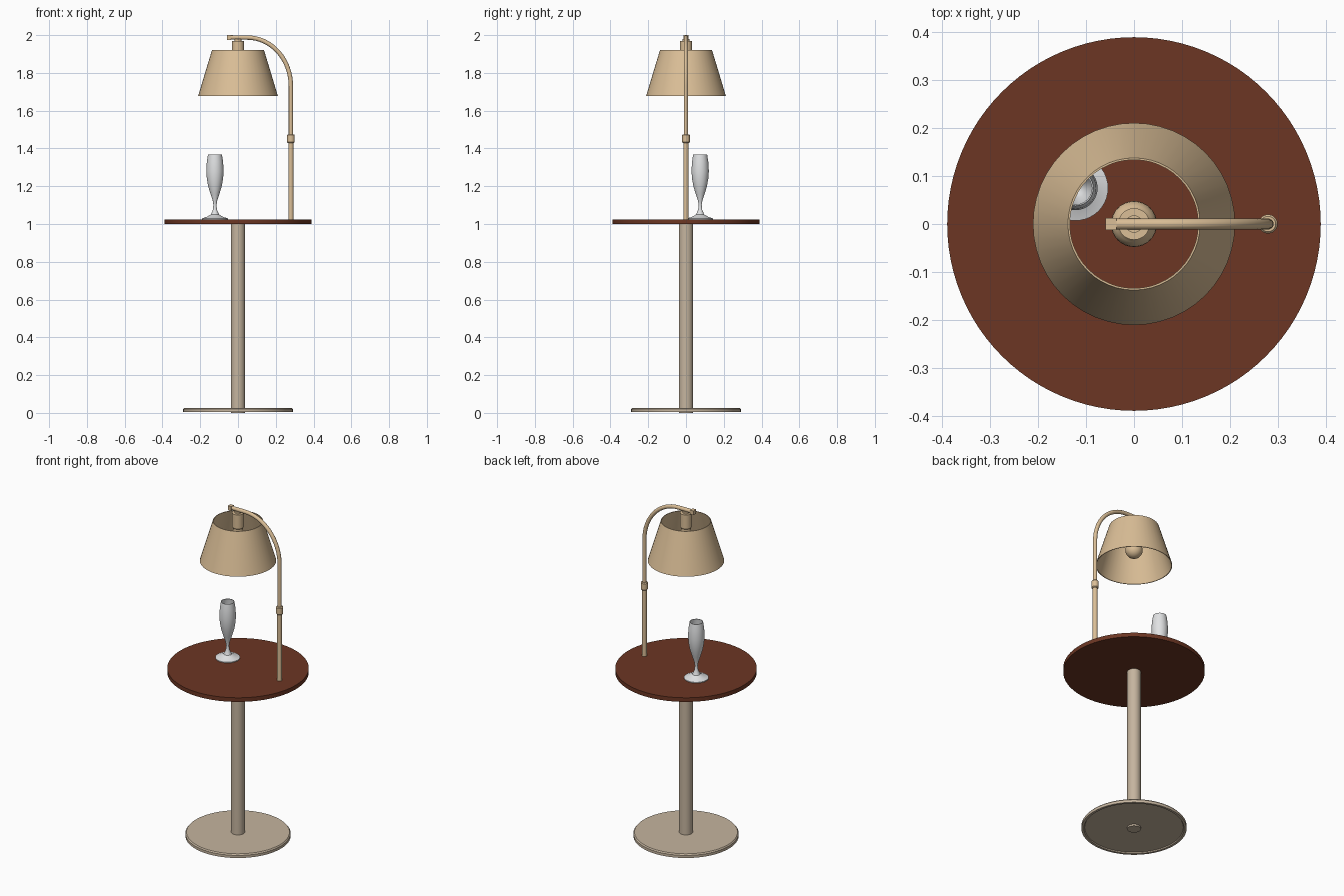
import bpy, bmesh, math
from mathutils import Vector

if "Cube" in bpy.data.objects:
    bpy.data.objects.remove(bpy.data.objects["Cube"])


def material(name, rgb):
    m = bpy.data.materials.new(name)
    m.diffuse_color = (*rgb, 1)
    m.use_nodes = True
    m.node_tree.nodes["Principled BSDF"].inputs["Base Color"].default_value = m.diffuse_color
    return m


WOOD = material("red brown wood", (0.15, 0.037, 0.017))
STONE = material("greyish beige", (0.56, 0.46, 0.345))
BRASS = material("warm tan", (0.71, 0.52, 0.31))
GLASS = material("pale grey glass", (0.75, 0.76, 0.77))


def finish(name, bm, mat):
    bmesh.ops.remove_doubles(bm, verts=bm.verts, dist=1e-5)
    bmesh.ops.recalc_face_normals(bm, faces=bm.faces)
    me = bpy.data.meshes.new(name)
    bm.to_mesh(me)
    bm.free()
    me.materials.append(mat)
    ob = bpy.data.objects.new(name, me)
    bpy.context.collection.objects.link(ob)
    bpy.ops.object.select_all(action='DESELECT')
    ob.select_set(True)
    bpy.context.view_layer.objects.active = ob
    bpy.ops.object.shade_smooth_by_angle(angle=math.radians(35))
    return ob


def lathe(name, profile, mat, x=0, y=0, seg=48, closed=False):
    """Spin a (radius, height) profile round a vertical axis."""
    bm = bmesh.new()
    pts = profile + profile[:1] if closed else profile
    rings = []
    for r, z in pts:
        if r == 0:
            rings.append([bm.verts.new((x, y, z))] * seg)
        else:
            rings.append([bm.verts.new((x + r * math.cos(2 * math.pi * i / seg),
                                        y + r * math.sin(2 * math.pi * i / seg), z))
                          for i in range(seg)])
    for a, b in zip(rings, rings[1:]):
        for i in range(seg):
            j = (i + 1) % seg
            quad = list(dict.fromkeys((a[i], a[j], b[j], b[i])))
            if len(quad) > 2:
                bm.faces.new(quad)
    return finish(name, bm, mat)


def cylinder(name, r, z0, z1, mat, x=0, y=0, seg=48):
    return lathe(name, [(0, z0), (r, z0), (r, z1), (0, z1)], mat, x, y, seg)


def tube(name, path, r, mat, seg=16):
    """Round tube along a path lying in the xz plane."""
    bm = bmesh.new()
    rings = []
    for i, p in enumerate(path):
        t = (path[min(i + 1, len(path) - 1)] - path[max(i - 1, 0)]).normalized()
        side = Vector((0, 1, 0))
        up = t.cross(side)
        rings.append([bm.verts.new(p + r * (side * math.cos(2 * math.pi * k / seg)
                                            + up * math.sin(2 * math.pi * k / seg)))
                      for k in range(seg)])
    for a, b in zip(rings, rings[1:]):
        for k in range(seg):
            j = (k + 1) % seg
            bm.faces.new((a[k], a[j], b[j], b[k]))
    bm.faces.new(rings[0])
    bm.faces.new(rings[-1])
    return finish(name, bm, mat)


# Table: foot with shallow recess below, column, round top
lathe("table_base", [(0, 0.01), (0.272, 0.01), (0.276, 0.004), (0.29, 0.004),
                     (0.29, 0.02), (0.284, 0.027), (0, 0.027)], STONE, seg=64)
cylinder("table_column", 0.038, 0.0, 1.0, STONE)
cylinder("table_top", 0.39, 1.0, 1.025, WOOD, seg=96)

# Lamp stand: lower post, joint collar, curved arm and end cap
PX = 0.28
cylinder("lamp_post", 0.0135, 1.025, 1.45, BRASS, PX, seg=20)
lathe("post_collar", [(0, 1.428), (0.016, 1.428), (0.02, 1.433), (0.02, 1.47),
                      (0.016, 1.475), (0, 1.475)], BRASS, PX, seg=20)
path = [Vector((PX, 0, 1.45))]
for i in range(17):
    a = math.pi / 2 * i / 16
    path.append(Vector((0.05 + 0.23 * math.cos(a), 0, 1.73 + 0.257 * math.sin(a))))
path.append(Vector((-0.05, 0, 1.988)))
tube("lamp_arm", path, 0.0115, BRASS)
bm = bmesh.new()
bmesh.ops.create_cube(bm, size=1)
for v in bm.verts:
    v.co = Vector((-0.048 + v.co.x * 0.022, v.co.y * 0.026, 1.987 + v.co.z * 0.026))
finish("arm_end_cap", bm, BRASS)

# Socket hanging from the arm, and bulb
lathe("lamp_socket", [(0, 1.98), (0.018, 1.98), (0.018, 1.97), (0.033, 1.97),
                      (0.033, 1.885), (0.028, 1.88), (0.028, 1.815), (0, 1.815)],
      BRASS, seg=32)
bulb = [(0, 1.727)]
for i in range(1, 12):
    a = -math.pi / 2 + math.pi * i / 14
    bulb.append((0.048 * math.cos(a), 1.775 + 0.048 * math.sin(a)))
bulb += [(0.026, 1.83), (0, 1.83)]
lathe("light_bulb", bulb, BRASS, seg=32)

# Open conical shade with thin wall
lathe("lamp_shade", [(0.211, 1.678), (0.138, 1.92), (0.134, 1.92), (0.207, 1.678)],
      BRASS, seg=48, closed=True)

# Flute glass with hollow bowl
lathe("flute_glass", [(0, 1.025), (0.068, 1.025), (0.068, 1.03), (0.045, 1.037),
                      (0.022, 1.05), (0.011, 1.075), (0.008, 1.1), (0.012, 1.125),
                      (0.024, 1.16), (0.036, 1.2), (0.043, 1.24), (0.046, 1.28),
                      (0.043, 1.33), (0.037, 1.368), (0.034, 1.368), (0.04, 1.33),
                      (0.043, 1.28), (0.04, 1.24), (0.033, 1.2), (0.021, 1.16),
                      (0, 1.13)], GLASS, -0.122, 0.075, 40)
